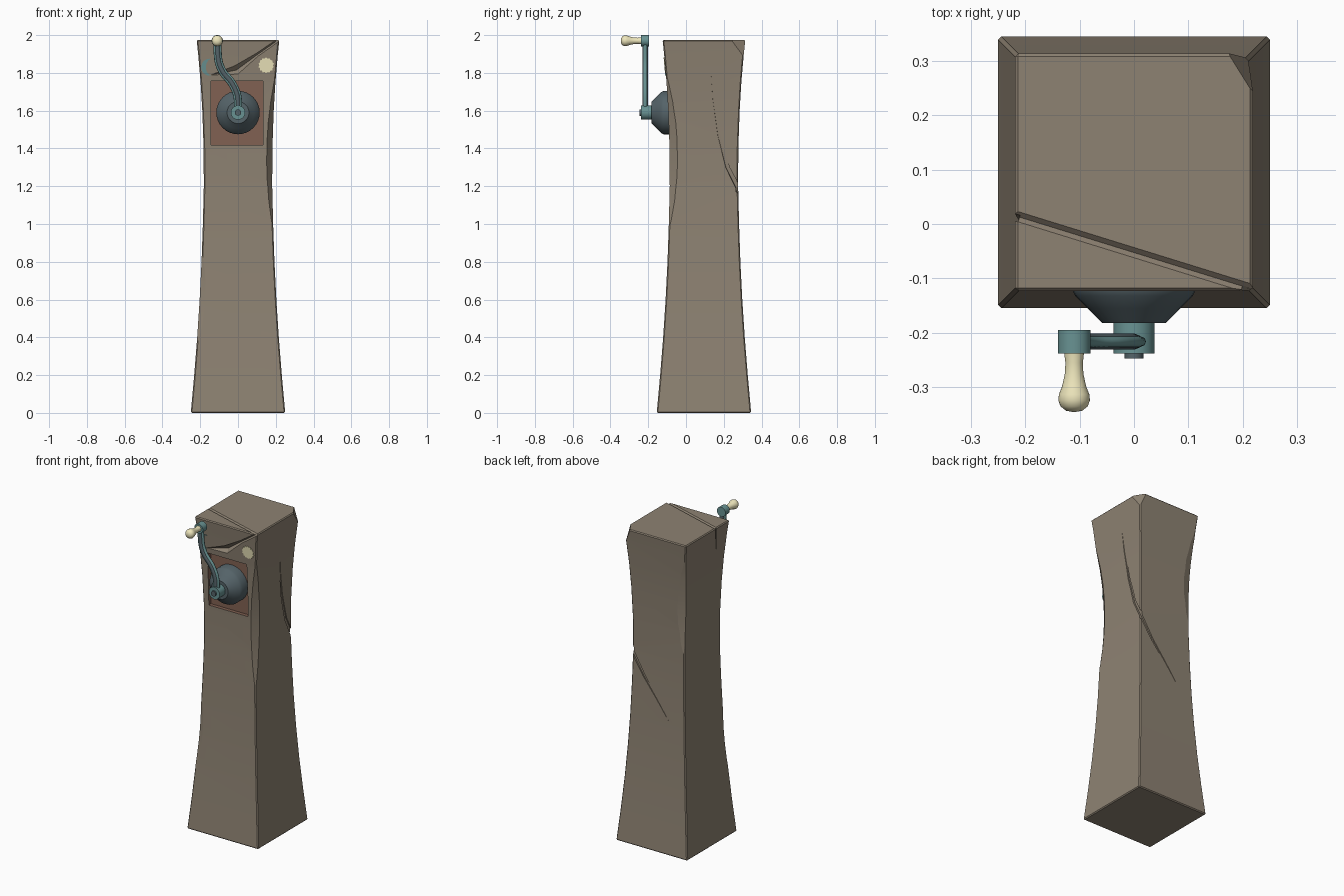
import bpy, bmesh, math
from mathutils import Vector, Matrix

if "Cube" in bpy.data.objects:
    bpy.data.objects.remove(bpy.data.objects["Cube"])

CY = 0.095          # pillar centre in y
PROFILE = [(0, .25), (.2, .232), (.4, .216), (.6, .203), (.8, .193), (1.0, .186), (1.2, .181),
           (1.4, .182), (1.6, .189), (1.75, .198), (1.9, .211), (1.975, .219)]


def half(z):
    for (z0, h0), (z1, h1) in zip(PROFILE, PROFILE[1:]):
        if z <= z1:
            return h0 + (h1 - h0) * (z - z0) / (z1 - z0)
    return PROFILE[-1][1]


def mat(name, *rgb):
    m = bpy.data.materials.new(name)
    m.diffuse_color = (*rgb, 1)
    m.use_nodes = True
    m.node_tree.nodes["Principled BSDF"].inputs["Base Color"].default_value = m.diffuse_color
    return m


STONE = mat("stone", .27, .225, .17)
BROWN = mat("brown", .22, .12, .085)
TEAL = mat("teal", .14, .29, .29)
SLATE = mat("slate", .09, .125, .14)
CREAM = mat("cream", .85, .79, .5)


def finish(name, bm, *mats):
    bmesh.ops.recalc_face_normals(bm, faces=bm.faces)
    me = bpy.data.meshes.new(name)
    bm.to_mesh(me)
    bm.free()
    for m in mats:
        me.materials.append(m)
    ob = bpy.data.objects.new(name, me)
    bpy.context.collection.objects.link(ob)
    return ob


def activate(ob):
    bpy.ops.object.select_all(action='DESELECT')
    ob.select_set(True)
    bpy.context.view_layer.objects.active = ob


def smooth(ob, deg=35):
    activate(ob)
    bpy.ops.object.shade_smooth_by_angle(angle=math.radians(deg))


def tube(name, pts, material, res=0):
    """Swept tube through (x, y, z, radius) points."""
    cu = bpy.data.curves.new(name, 'CURVE')
    cu.dimensions, cu.bevel_depth, cu.bevel_resolution = '3D', 1, res
    cu.use_fill_caps = True
    sp = cu.splines.new('POLY')
    sp.points.add(len(pts) - 1)
    for p, (x, y, z, r) in zip(sp.points, pts):
        p.co, p.radius = (x, y, z, 1), r
    cu.materials.append(material)
    ob = bpy.data.objects.new(name, cu)
    bpy.context.collection.objects.link(ob)
    activate(ob)
    bpy.ops.object.convert(target='MESH')
    ob = bpy.context.object
    bm = bmesh.new()
    bm.from_mesh(ob.data)
    bmesh.ops.remove_doubles(bm, verts=bm.verts, dist=1e-5)
    bmesh.ops.recalc_face_normals(bm, faces=bm.faces)
    bm.to_mesh(ob.data)
    bm.free()
    return ob


def lathe(name, cx, cz, prof, material, n=32):
    """Turned part around an axis along y; prof is (radius, y)."""
    bm = bmesh.new()
    rings = [[bm.verts.new((cx + r * math.cos(2 * math.pi * i / n), y, cz + r * math.sin(2 * math.pi * i / n)))
              for i in range(n)] for r, y in prof]
    for a, b in zip(rings, rings[1:]):
        for i in range(n):
            bm.faces.new((a[i], a[(i + 1) % n], b[(i + 1) % n], b[i]))
    bm.faces.new(rings[0])
    bm.faces.new(rings[-1])
    ob = finish(name, bm, material)
    smooth(ob)
    return ob


# pillar: square rings with a waisted profile
bm = bmesh.new()
rings = [[bm.verts.new((sx * h, CY + sy * h, z)) for sx, sy in ((-1, -1), (1, -1), (1, 1), (-1, 1))]
         for z, h in PROFILE]
for a, b in zip(rings, rings[1:]):
    for i in range(4):
        bm.faces.new((a[i], a[(i + 1) % 4], b[(i + 1) % 4], b[i]))
bm.faces.new(rings[0])
bm.faces.new(rings[-1])
pillar = finish("pillar", bm, STONE, BROWN)
bev = pillar.modifiers.new("bevel", 'BEVEL')
bev.width, bev.segments, bev.limit_method, bev.angle_limit = .006, 1, 'ANGLE', math.radians(50)
activate(pillar)
bpy.ops.object.modifier_apply(modifier="bevel")


def carve(cutter):
    mod = pillar.modifiers.new("cut", 'BOOLEAN')
    mod.operation, mod.solver, mod.object = 'DIFFERENCE', 'EXACT', cutter
    activate(pillar)
    bpy.ops.object.modifier_apply(modifier="cut")
    bpy.data.objects.remove(cutter, do_unlink=True)


def chip(sx, sy, zc, length, a, b):
    """Scoop a shallow chip from a vertical corner, a wide in x and b wide in y."""
    corner = lambda z: Vector((sx * half(z), CY + sy * half(z), z))
    n = Vector((sx / a, sy / b, 0)).normalized()
    t = Vector((-n.y, n.x, 0))
    edge = corner(zc + length / 2) - corner(zc - length / 2)
    n3 = t.cross(edge).normalized()
    if n3.dot(n) < 0:
        n3.negate()
    sag = (half(zc + length) + half(zc - length)) / 2 - half(zc)
    R = length ** 2 / (2 * (a * b / math.hypot(a, b) + sag * (abs(n.x) + abs(n.y))))
    c = corner(zc) - Vector((sx * a, 0, 0)) + n3 * R
    m = Matrix.Translation(c) @ t.to_track_quat('Z', 'Y').to_matrix().to_4x4()
    bm = bmesh.new()
    bmesh.ops.create_cone(bm, cap_ends=True, segments=128, radius1=R, radius2=R, depth=.3, matrix=m)
    carve(finish("chip_cutter", bm, STONE))


chip(1, -1, 1.38, .43, .03, .042)
chip(-1, -1, .6, .26, .03, .014)
chip(-1, 1, 1.57, .33, .05, .014)

# broken top corner at the back right
p1, p2, p3 = Vector((.172, .315, 1.975)), Vector((.22, .238, 1.975)), Vector((.211, .306, 1.88))
n = (p2 - p1).cross(p3 - p1).normalized()
if n.x < 0:
    n.negate()
bm = bmesh.new()
bmesh.ops.create_cube(bm, size=.4, matrix=Matrix.Translation((p1 + p2) / 2 + n * .2)
                      @ n.to_track_quat('Z', 'Y').to_matrix().to_4x4())
carve(finish("corner_cutter", bm, STONE))

# cracks: spiral on right and back, then top, left and front
side = lambda y, z, r: (half(z), y, z, r)
back = lambda x, z, r: (x, CY + half(z), z, r)
front = lambda x, z, r: (x, CY - half(z), z, r)
carve(tube("crack_cutter", [side(.135, 1.78, .002), side(.145, 1.66, .005), side(.175, 1.47, .010),
                            side(.22, 1.30, .013), (.181, .276, 1.19, .016), back(.10, 1.06, .011),
                            back(0, .93, .006), back(-.08, .82, .001)], STONE))
carve(tube("crack_cutter", [(-.26, .028, 1.975, .009), (.25, -.13, 1.975, .009)], STONE))
carve(tube("crack_cutter", [(-.2195, .015, 1.99, .010), (-.211, 0, 1.9, .007), (-.205, -.01, 1.83, .001)], STONE))
carve(tube("crack_cutter", [front(.235, 1.99, .008), front(.10, 1.895, .010), front(-.01, 1.815, .026),
                            front(-.14, 1.79, .001)], STONE))

# recess with brown lining
bm = bmesh.new()
bmesh.ops.create_cube(bm, size=1, matrix=Matrix.Translation((-.005, -.165, 1.588))
                      @ Matrix.Diagonal((.276, .2, .337, 1)))
for f in bm.faces:
    f.material_index = 1
carve(finish("recess_cutter", bm, STONE, BROWN))


def emblem(name, pts, cx, cz, material):
    """Thin flat ornament lying on the sloped front face."""
    slope = (half(cz + .05) - half(cz - .05)) / .1
    bm = bmesh.new()
    ring = [[bm.verts.new((cx + x, CY - half(cz) - slope * z + dy, cz + z)) for x, z in pts] for dy in (-.004, .01)]
    k = len(pts)
    bm.faces.new(ring[0])
    bm.faces.new(ring[1])
    for i in range(k):
        bm.faces.new((ring[0][i], ring[0][(i + 1) % k], ring[1][(i + 1) % k], ring[1][i]))
    bmesh.ops.triangulate(bm, faces=[f for f in bm.faces if len(f.verts) > 4])
    finish(name, bm, material)


# sun and moon ornaments
sun = [((.042 if i % 2 else .036) * math.cos(math.pi * i / 14),
        (.042 if i % 2 else .036) * math.sin(math.pi * i / 14)) for i in range(28)]
emblem("sun_ornament", sun, .149, 1.84, CREAM)
arc = [math.radians(75 + 210 * i / 16) for i in range(17)]
moon = [(.045 * math.cos(a), .045 * math.sin(a)) for a in arc]
x0, z0 = moon[0]
moon += [(x0 - .032 * math.sin(math.pi * i / 12), -z0 * math.cos(math.pi * i / 12)) for i in range(1, 12)]
emblem("moon_ornament", moon, -.15, 1.83, TEAL)

# crank hub, collar and axle pin
lathe("crank_hub", 0, 1.59, [(.115, -.055), (.115, -.118), (.108, -.132), (.085, -.155), (.058, -.182)], SLATE)
lathe("crank_collar", 0, 1.59, [(.038, -.175), (.038, -.238)], TEAL)
lathe("axle_pin", 0, 1.59, [(.017, -.23), (.017, -.247)], SLATE, 16)

# S-shaped arm: dark core with two lighter rails
ctrl = [Vector(p) for p in ((0, 1.6), (0, 1.65), (-.008, 1.695), (-.035, 1.75), (-.077, 1.80),
                            (-.100, 1.85), (-.107, 1.90), (-.11, 1.96))]
path = []
for i in range(len(ctrl) - 1):
    a, b, c, d = (ctrl[max(0, min(len(ctrl) - 1, i + k))] for k in (-1, 0, 1, 2))
    for t in (0, .25, .5, .75):
        path.append(.5 * (2 * b + (c - a) * t + (2 * a - 5 * b + 4 * c - d) * t * t
                          + (3 * b - a - 3 * c + d) * t ** 3))
path.append(ctrl[-1])
for name, off, r, m in (("arm_core", 0, .015, SLATE), ("arm_rail_left", -.012, .0095, TEAL),
                        ("arm_rail_right", .012, .0095, TEAL)):
    pts = []
    for i, p in enumerate(path):
        d = (path[min(i + 1, len(path) - 1)] - path[max(i - 1, 0)]).normalized()
        pts.append((p.x + d.y * off, -.216, p.y - d.x * off, r))
    smooth(tube(name, pts, m, 2), 60)

# handle boss and turned knob
lathe("handle_boss", -.11, 1.97, [(.03, -.195), (.03, -.238)], TEAL)
lathe("handle_knob", -.11, 1.97, [(.019, -.23), (.016, -.255), (.017, -.275), (.022, -.298), (.028, -.313),
                                  (.029, -.324), (.025, -.335), (.015, -.343), (.004, -.345)], CREAM)
smooth(pillar, 15)
